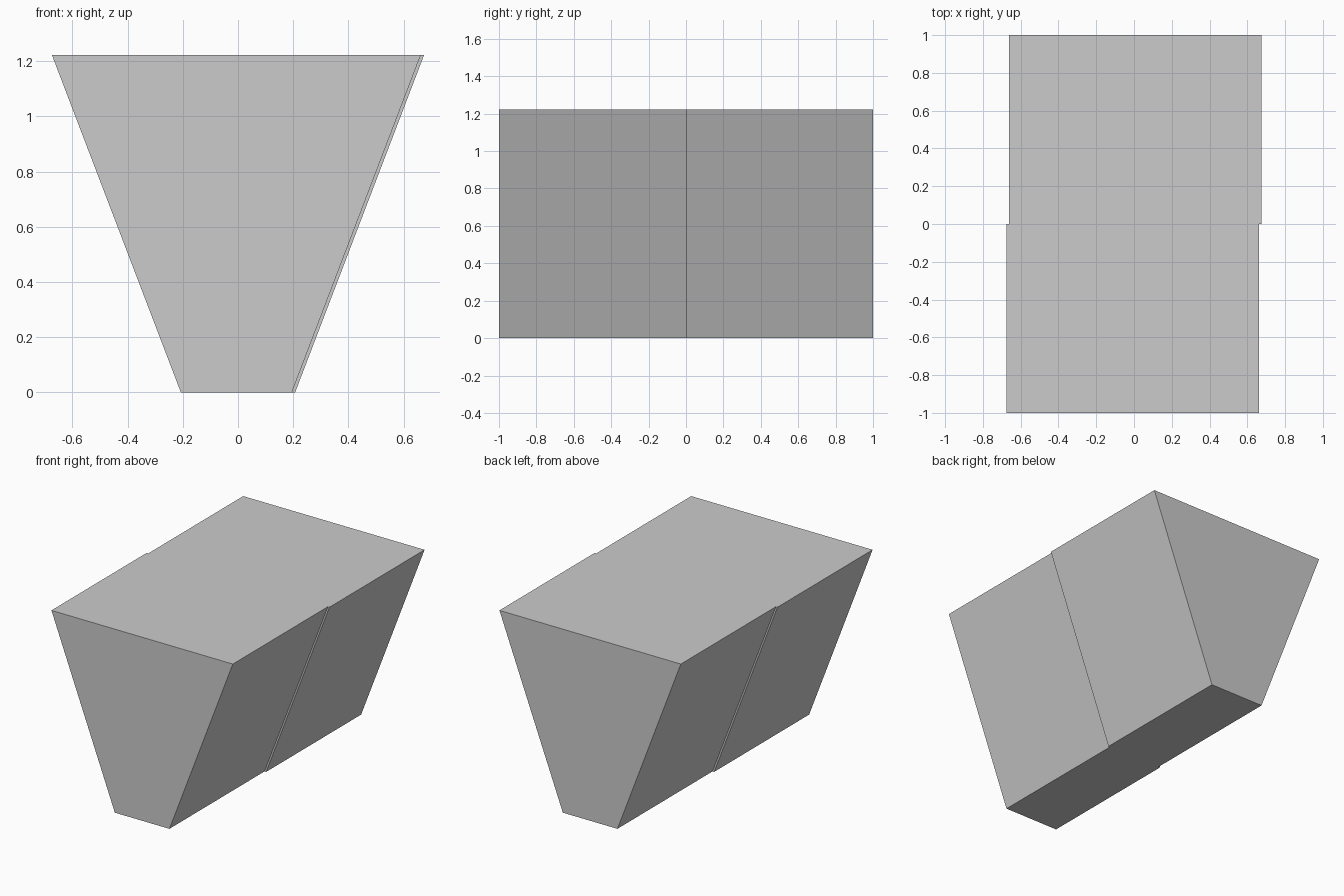
import bpy
import bmesh
from math import pi
from mathutils import Matrix

if "Cube" in bpy.data.objects:
    bpy.data.objects.remove(bpy.data.objects["Cube"])

HEIGHT = 1.222
SHIFT = 0.006            # sideways offset of each half
BOTTOM, TOP = 0.201, 0.668


def half_block(name, turn):
    """Tapered prism from y = -1 to the middle, turned about z."""
    profile = [(-BOTTOM, 0), (BOTTOM, 0), (TOP, HEIGHT), (-TOP, HEIGHT)]
    bm = bmesh.new()
    face = bm.faces.new([bm.verts.new((x - SHIFT, -1, z)) for x, z in profile])
    ext = bmesh.ops.extrude_face_region(bm, geom=[face], use_keep_orig=True)
    verts = [v for v in ext["geom"] if isinstance(v, bmesh.types.BMVert)]
    bmesh.ops.translate(bm, verts=verts, vec=(0, 1, 0))
    bmesh.ops.rotate(bm, verts=bm.verts, matrix=Matrix.Rotation(turn, 3, 'Z'))
    bmesh.ops.recalc_face_normals(bm, faces=bm.faces)
    mesh = bpy.data.meshes.new(name)
    bm.to_mesh(mesh)
    bm.free()
    obj = bpy.data.objects.new(name, mesh)
    bpy.context.collection.objects.link(obj)
    return obj


# Two identical halves, the back one turned half a revolution
half_block("front_half", 0)
half_block("back_half", pi)
